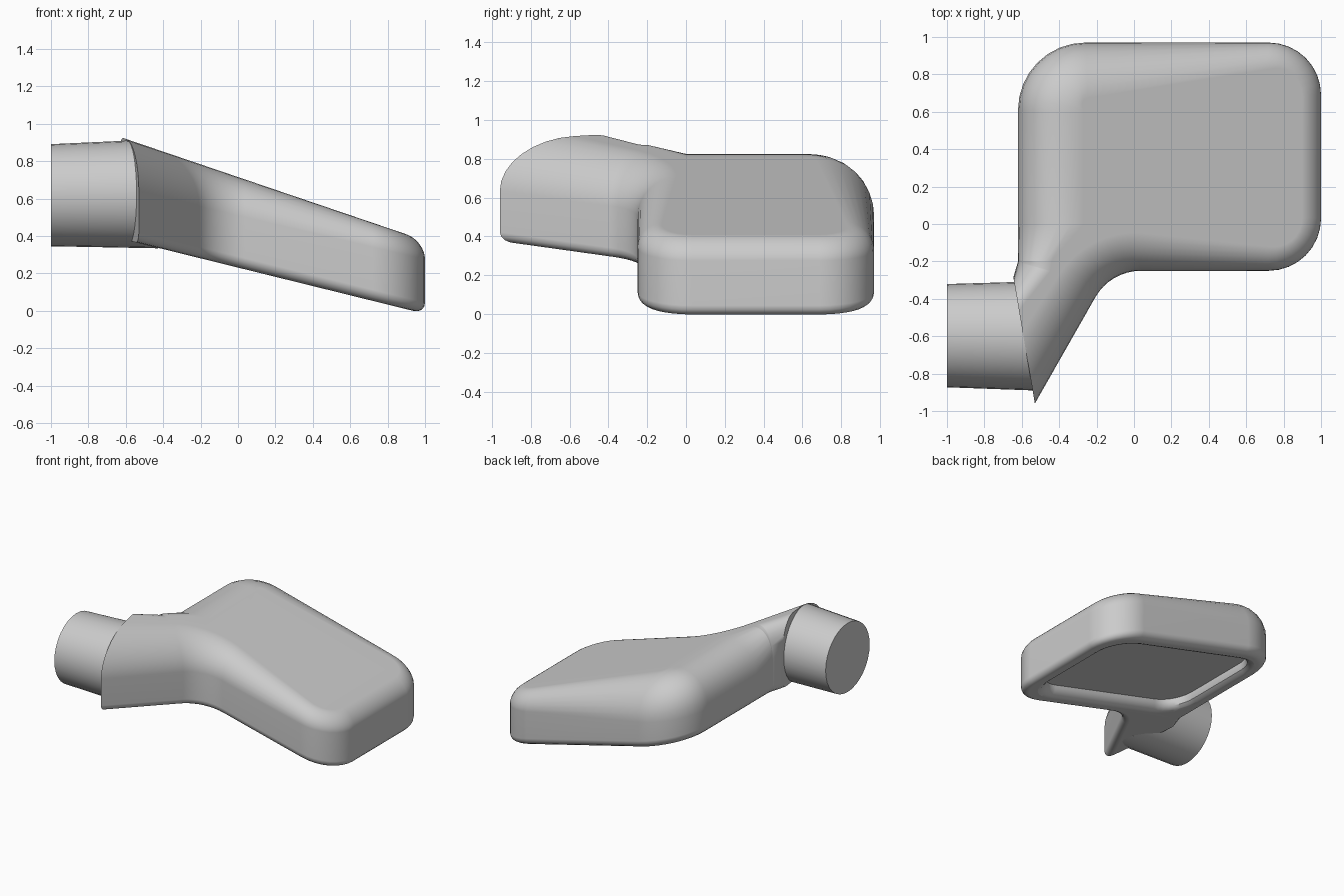
import bpy, bmesh, math
from mathutils import Vector

if "Cube" in bpy.data.objects:
    bpy.data.objects.remove(bpy.data.objects["Cube"])

grey = bpy.data.materials.new("plain grey")
grey.use_nodes = True
grey.diffuse_color = (0.6, 0.6, 0.6, 1)
grey.node_tree.nodes["Principled BSDF"].inputs["Base Color"].default_value = grey.diffuse_color


def top(x):
    return 0.715 - 0.34 * x


def bottom(x):
    return 0.231 - 0.247 * x


def edge_radius(p):
    """Rounding shrinks to the left; it is broadest on the right and back sides."""
    if p.y < -0.01:
        return 0.205 - 0.105 * p.x
    return 0.255 - 0.155 * p.x


def outline(corners, steps=8):
    """Counter-clockwise polygon with each (x, y, radius) corner filleted."""
    pts = []
    for i, (x, y, r) in enumerate(corners):
        p = Vector((x, y))
        if r == 0:
            pts.append(p)
            continue
        a = (Vector(corners[i - 1][:2]) - p).normalized()
        b = (Vector(corners[(i + 1) % len(corners)][:2]) - p).normalized()
        half = a.angle(b) / 2
        centre = p + (a + b).normalized() * r / math.sin(half)
        start = p + a * r / math.tan(half) - centre
        end = p + b * r / math.tan(half) - centre
        turn = start.angle_signed(end)
        for k in range(steps + 1):
            t = -turn * k / steps
            c, s = math.cos(t), math.sin(t)
            pts.append(centre + Vector((c * start.x - s * start.y, s * start.x + c * start.y)))
    return pts


def inward(pts):
    """Mitred inward direction at every outline point."""
    result = []
    for i, p in enumerate(pts):
        d1 = (p - pts[i - 1]).normalized()
        d2 = (pts[(i + 1) % len(pts)] - p).normalized()
        n1, n2 = Vector((-d1.y, d1.x)), Vector((-d2.y, d2.x))
        result.append((n1 + n2) / (1 + n1.dot(n2)))
    return result


def loft(name, rings):
    """Skin a stack of equal rings and cap both ends."""
    bm = bmesh.new()
    rows = [[bm.verts.new(p) for p in ring] for ring in rings]
    n = len(rows[0])
    for low, high in zip(rows, rows[1:]):
        for i in range(n):
            j = (i + 1) % n
            bm.faces.new((low[i], low[j], high[j], high[i]))
    bm.faces.new(rows[0][::-1])
    bm.faces.new(rows[-1])
    bmesh.ops.recalc_face_normals(bm, faces=bm.faces)
    mesh = bpy.data.meshes.new(name)
    bm.to_mesh(mesh)
    bm.free()
    mesh.materials.append(grey)
    obj = bpy.data.objects.new(name, mesh)
    bpy.context.collection.objects.link(obj)
    return obj


def activate(obj):
    bpy.ops.object.select_all(action="DESELECT")
    obj.select_set(True)
    bpy.context.view_layer.objects.active = obj


def smooth(obj):
    activate(obj)
    bpy.ops.object.shade_smooth_by_angle(angle=math.radians(35))
    mod = obj.modifiers.new("even shading", "WEIGHTED_NORMAL")
    mod.keep_sharp = True


# Head and neck: one plan outline between two sloping planes
neck_front, neck_back = Vector((-0.53, -0.96)), Vector((-0.645, -0.285))
plan = outline([(*neck_front, 0), (-0.126, -0.25, 0.28), (1, -0.25, 0.28),
                (1, 0.97, 0.28), (-0.62, 0.97, 0.36), (-0.62, 0, 0),
                (-0.62, -0.2, 0.03), (*neck_back, 0)])
directions = inward(plan)
along_end = (neck_back - neck_front).normalized()
directions[0] = along_end * 1.5       # the neck mouth stays flat
directions[-1] = -along_end
STEPS = 8
rings = []
for k in range(STEPS // 2 + 1):       # small rounding underneath
    t = math.pi * k / STEPS
    ring = []
    for p, d in zip(plan, directions):
        q = p + d * 0.06 * (1 - math.sin(t))
        ring.append((q.x, q.y, bottom(q.x) + 0.06 * (1 - math.cos(t))))
    rings.append(ring)
for k in range(STEPS + 1):            # broad rounding on top
    t = math.pi / 2 * k / STEPS
    ring = []
    for p, d in zip(plan, directions):
        r = edge_radius(p)
        inner_side = p.x < -0.61 and p.y < -0.01
        q = p + d * (0.18 if inner_side else r) * (1 - math.cos(t))
        ring.append((q.x, q.y, top(q.x) - r * (1 - math.sin(t))))
    rings.append(ring)
head = loft("head_and_neck", rings)

# Recess with a rounded lip in the underside of the head
opening = outline([(-0.53, -0.16, 0.25), (0.91, -0.16, 0.25),
                   (0.91, 0.88, 0.25), (-0.53, 0.88, 0.25)])
inner = inward(opening)
rings = []
for inset, depth in ((0, -0.02), (0.005, 0), (0.03, 0.008), (0.055, 0.03),
                     (0.065, 0.06), (0.065, 0.085)):
    ring = [p + d * inset for p, d in zip(opening, inner)]
    rings.append([(q.x, q.y, bottom(q.x) + depth) for q in ring])
cutter = loft("recess_cutter", rings)
cutter.hide_render = True
cut = head.modifiers.new("recess", "BOOLEAN")
cut.operation = "DIFFERENCE"
cut.solver = "EXACT"
cut.object = cutter
activate(head)
bpy.ops.object.modifier_apply(modifier=cut.name)
bpy.data.objects.remove(cutter)
smooth(head)

# Slightly flared round pipe, its inner end following the neck mouth
SIDES = 32
outer, joint = [], []
for i in range(SIDES):
    a = 2 * math.pi * i / SIDES
    c, s = math.cos(a), math.sin(a)
    outer.append((-1, -0.597 + 0.276 * c, 0.618 + 0.273 * s))
    y, z = -0.6 + 0.29 * c, 0.622 + 0.288 * s
    x = -0.604 - 0.17 * (y + 0.5) + 0.16 * ((0.91 - z) / 0.576) ** 6
    joint.append((x, y, z))
pipe = loft("pipe", [outer, joint])
smooth(pipe)
